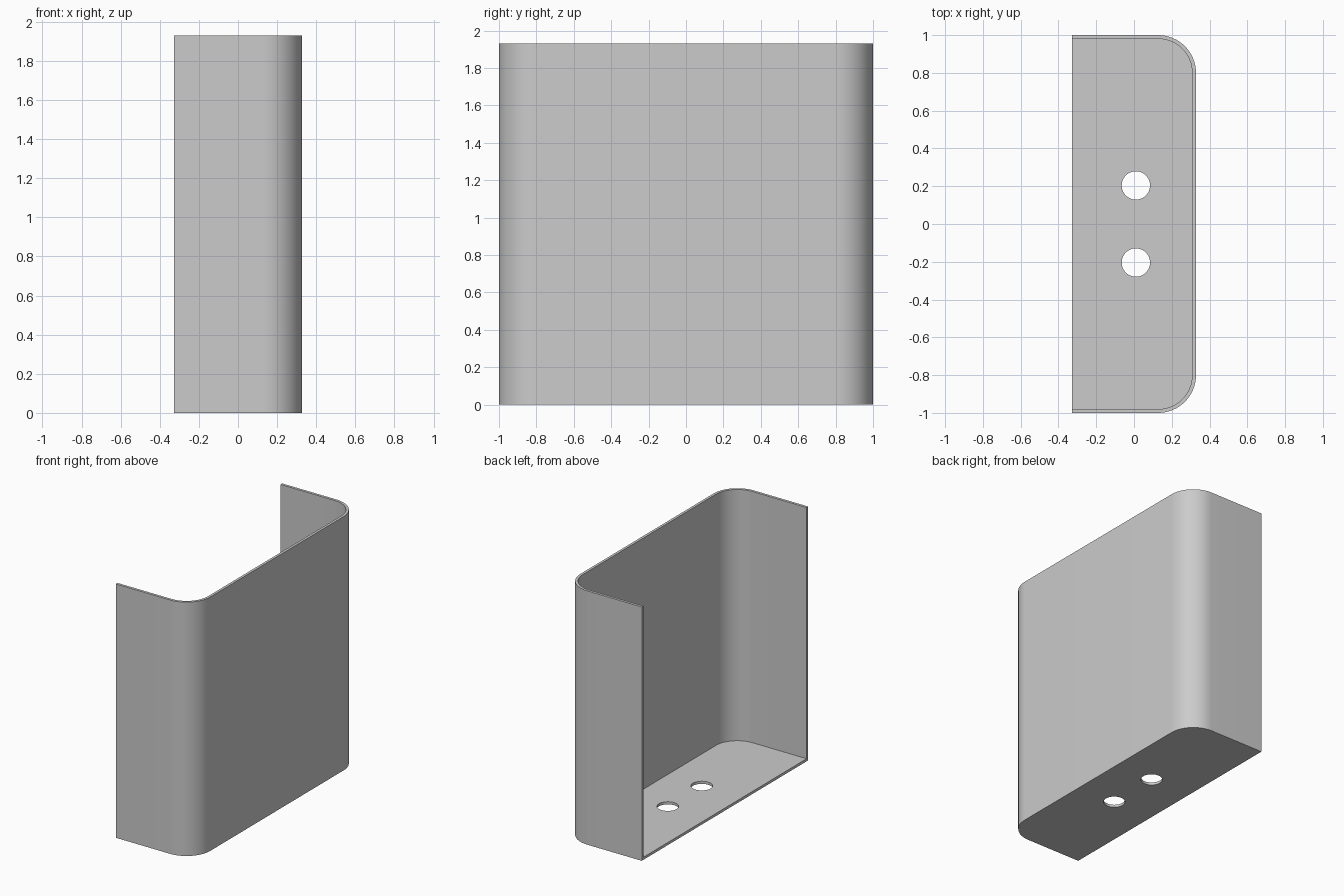
import bpy, math

if "Cube" in bpy.data.objects:
    bpy.data.objects.remove(bpy.data.objects["Cube"], do_unlink=True)

BACK, FRONT = -0.328, 0.328   # open side and curved side
HALF, HEIGHT = 1.0, 1.93
WALL, RADIUS, STEPS = 0.02, 0.2, 16

grey = bpy.data.materials.new("plain grey")
grey.use_nodes = True
colour = (0.6, 0.6, 0.6, 1)
grey.diffuse_color = colour
grey.node_tree.nodes["Principled BSDF"].inputs["Base Color"].default_value = colour


def prism(name, outline, bottom, top):
    """Extrude a counter-clockwise outline between two heights."""
    n = len(outline)
    verts = [(x, y, z) for z in (bottom, top) for x, y in outline]
    faces = [tuple(reversed(range(n))), tuple(range(n, 2 * n))]
    faces += [(i, (i + 1) % n, n + (i + 1) % n, n + i) for i in range(n)]
    mesh = bpy.data.meshes.new(name)
    mesh.from_pydata(verts, [], faces)
    mesh.materials.append(grey)
    obj = bpy.data.objects.new(name, mesh)
    bpy.context.collection.objects.link(obj)
    return obj


def arc(cx, cy, radius, start, end, steps):
    angles = [math.radians(start + (end - start) * i / steps) for i in range(steps + 1)]
    return [(cx + radius * math.cos(a), cy + radius * math.sin(a)) for a in angles]


def tray_outline(back, inset):
    """Rectangle with its two front corners rounded."""
    cx, cy, r = FRONT - RADIUS, HALF - RADIUS, RADIUS - inset
    return ([(back, -HALF + inset)] + arc(cx, -cy, r, -90, 0, STEPS)
            + arc(cx, cy, r, 0, 90, STEPS) + [(back, HALF - inset)])


# Outer body
cover = prism("curved_cover", tray_outline(BACK, 0), 0, HEIGHT)

# Hollow, open at the top and back, and the two floor holes
cutters = [prism("hollow_cutter", tray_outline(BACK - 0.2, WALL), WALL, HEIGHT + 0.2)]
for side in (-1, 1):
    circle = arc(0.01, side * 0.204, 0.075, 0, 360, 48)[:-1]
    cutters.append(prism("hole_cutter", circle, -0.2, 0.2))

bpy.context.view_layer.objects.active = cover
cover.select_set(True)
for cutter in cutters:
    mod = cover.modifiers.new("cut", "BOOLEAN")
    mod.operation = "DIFFERENCE"
    mod.solver = "EXACT"
    mod.object = cutter
    bpy.ops.object.modifier_apply(modifier=mod.name)
    bpy.data.objects.remove(cutter, do_unlink=True)

bpy.ops.object.shade_smooth_by_angle(angle=math.radians(30))
